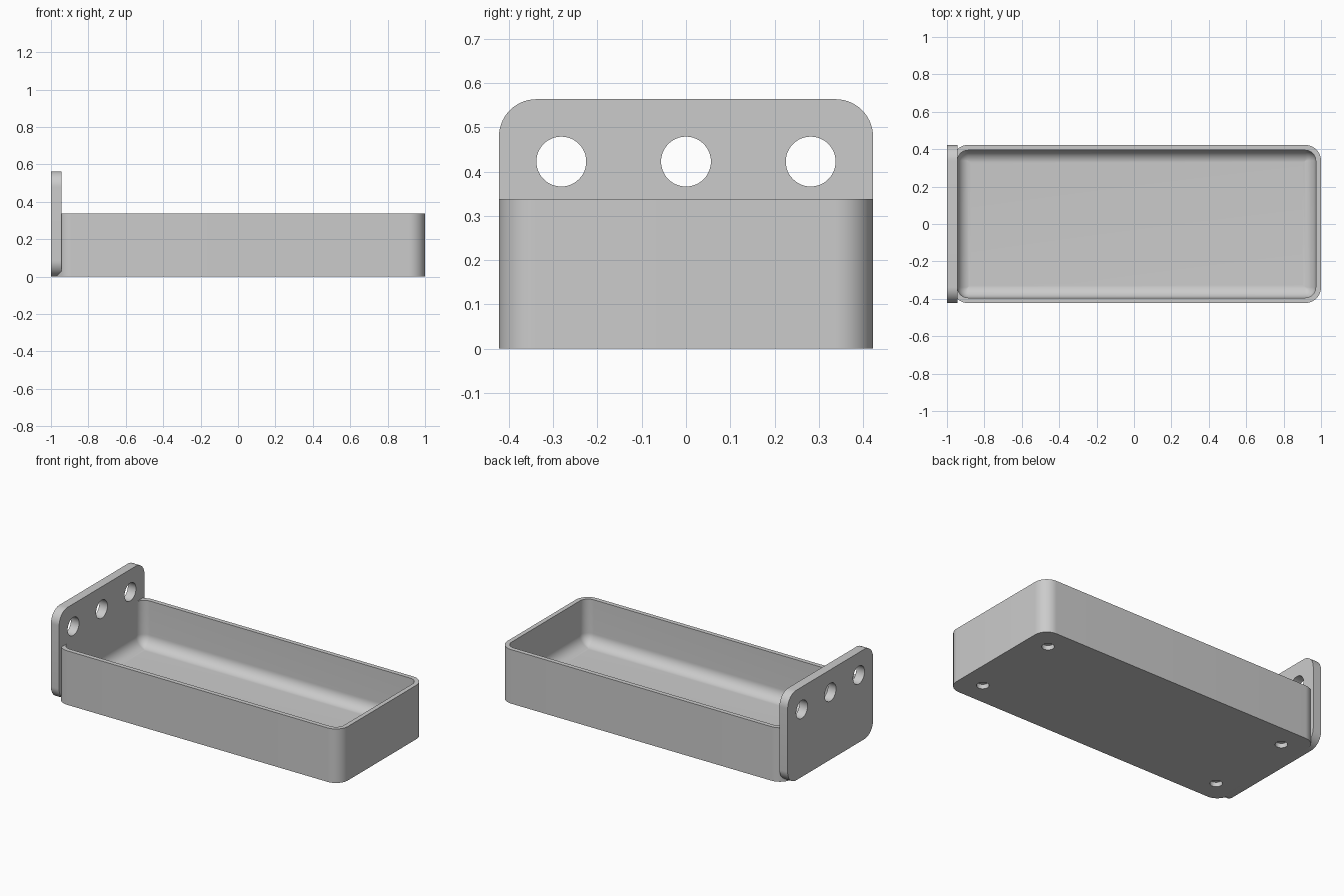
import bpy, bmesh, math
from mathutils import Matrix, Vector

if "Cube" in bpy.data.objects:
    bpy.data.objects.remove(bpy.data.objects["Cube"], do_unlink=True)

U = 2 / 142            # one design unit
SEG = 14               # segments per rounded corner
WALL, RADIUS = 2 * U, 6 * U
FLOOR, FILLET = 4 * U, 5 * U
HALF_W = 30 * U
TRAY_LEN, TRAY_H = 140 * U, 24 * U
TRAY_X = 1 - TRAY_LEN / 2
PLATE_T, PLATE_H = 4 * U, 40 * U
HOLE_Y = 20 * U

grey = bpy.data.materials.new("plain grey")
grey.use_nodes = True
colour = (0.6, 0.6, 0.6, 1)
grey.diffuse_color = colour
grey.node_tree.nodes["Principled BSDF"].inputs["Base Color"].default_value = colour


def rounded_rect(half_a, half_b, r):
    """Outline of a rounded rectangle, counter-clockwise."""
    pts = []
    for k, (sa, sb) in enumerate([(1, 1), (-1, 1), (-1, -1), (1, -1)]):
        for i in range(SEG + 1):
            t = math.pi / 2 * (k + i / SEG)
            pts.append((sa * (half_a - r) + r * math.cos(t),
                        sb * (half_b - r) + r * math.sin(t)))
    return pts


def loft(name, rings):
    """Skin a stack of equal-length rings and cap both ends."""
    bm = bmesh.new()
    loops = [[bm.verts.new(p) for p in ring] for ring in rings]
    for lo, hi in zip(loops, loops[1:]):
        for i in range(len(lo)):
            j = (i + 1) % len(lo)
            bm.faces.new((lo[i], lo[j], hi[j], hi[i]))
    bm.faces.new(loops[0][::-1])
    bm.faces.new(loops[-1])
    bmesh.ops.remove_doubles(bm, verts=bm.verts, dist=1e-5)
    bmesh.ops.recalc_face_normals(bm, faces=bm.faces)
    mesh = bpy.data.meshes.new(name)
    bm.to_mesh(mesh)
    bm.free()
    mesh.materials.append(grey)
    obj = bpy.data.objects.new(name, mesh)
    bpy.context.collection.objects.link(obj)
    return obj


def drill(obj, centres, radius, depth, rotation):
    """Cut round holes, then shade the result."""
    bm = bmesh.new()
    for c in centres:
        bmesh.ops.create_cone(bm, cap_ends=True, segments=48, radius1=radius,
                              radius2=radius, depth=depth,
                              matrix=Matrix.Translation(Vector(c)) @ rotation)
    mesh = bpy.data.meshes.new("hole_cutter")
    bm.to_mesh(mesh)
    bm.free()
    mesh.materials.append(grey)
    cutter = bpy.data.objects.new("hole_cutter", mesh)
    cutter.hide_render = True
    bpy.context.collection.objects.link(cutter)
    mod = obj.modifiers.new("holes", 'BOOLEAN')
    mod.operation, mod.solver, mod.object = 'DIFFERENCE', 'EXACT', cutter
    bpy.ops.object.select_all(action='DESELECT')
    bpy.context.view_layer.objects.active = obj
    obj.select_set(True)
    bpy.ops.object.modifier_apply(modifier=mod.name)
    bpy.data.objects.remove(cutter, do_unlink=True)
    bpy.ops.object.shade_smooth_by_angle()


def tray_ring(inset, z):
    outline = rounded_rect(TRAY_LEN / 2 - inset, HALF_W - inset,
                           max(RADIUS - inset, 0))
    return [(TRAY_X + a, b, z) for a, b in outline]


# Tray: outer wall, flat rim, inner wall, then a rounded fillet down to the floor
profile = [(0, 0), (0, TRAY_H), (WALL, TRAY_H)]
for i in range(SEG + 1):
    t = math.pi / 2 * i / SEG
    profile.append((WALL + FILLET * (1 - math.cos(t)),
                    FLOOR + FILLET * (1 - math.sin(t))))
tray = loft("tray", [tray_ring(*p) for p in profile])

# Round blind recesses under the tray corners
inset = 10 * U
foot_x = TRAY_LEN / 2 - inset
feet = [(TRAY_X + sx * foot_x, sy * HOLE_Y, 0) for sx in (-1, 1) for sy in (-1, 1)]
drill(tray, feet, 2.5 * U, 4 * U, Matrix.Identity(4))

# Upright end plate with three through holes
outline = rounded_rect(HALF_W, PLATE_H / 2, RADIUS)
plate = loft("end_plate", [[(x, a, PLATE_H / 2 + b) for a, b in outline]
                           for x in (-1, -1 + PLATE_T)])
holes = [(-1 + PLATE_T / 2, k * HOLE_Y, PLATE_H - inset) for k in (-1, 0, 1)]
drill(plate, holes, 4 * U, 2 * PLATE_T, Matrix.Rotation(math.pi / 2, 4, 'Y'))
